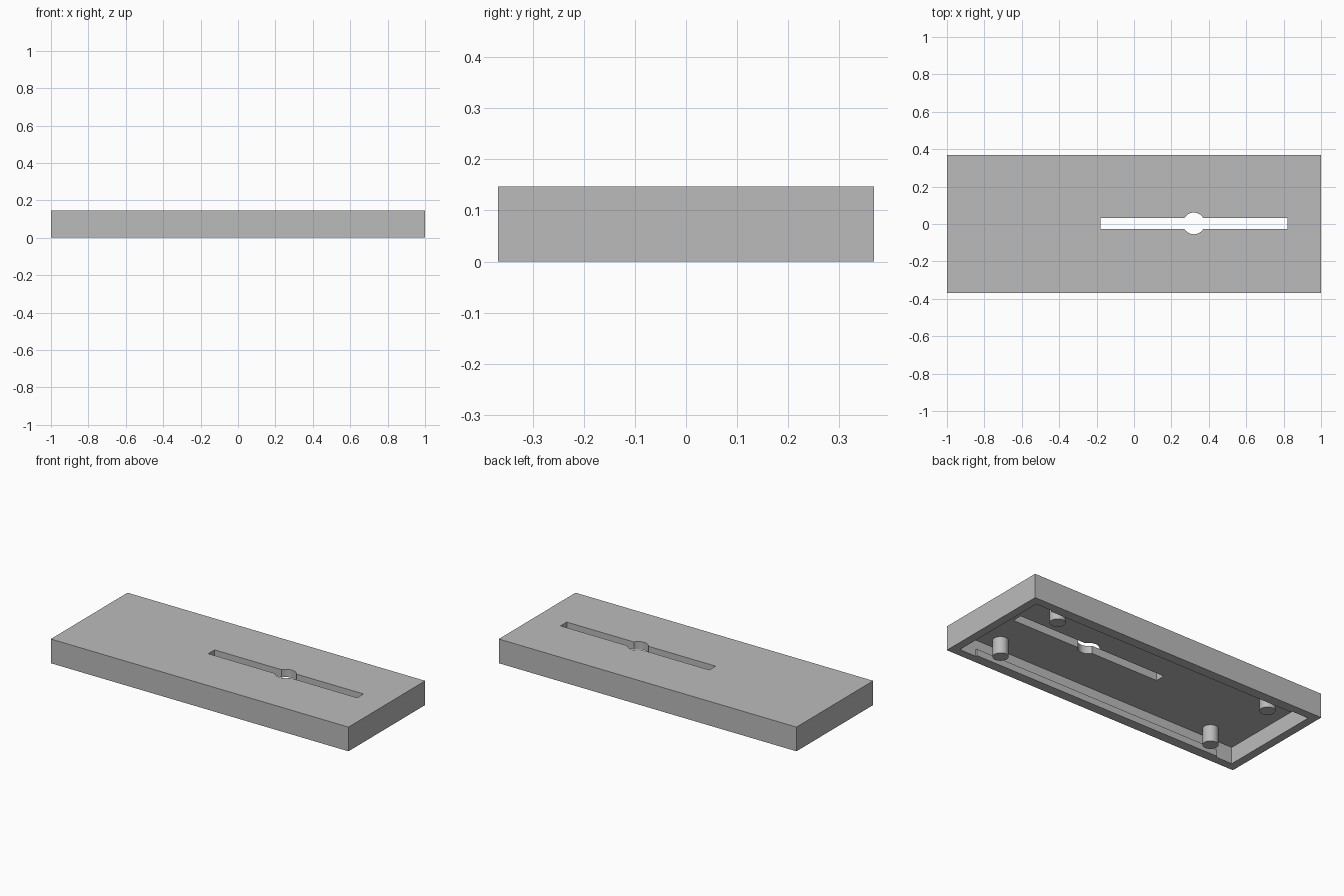
import bpy, bmesh
from mathutils import Matrix, Vector

old = bpy.data.objects.get("Cube")
if old:
    bpy.data.objects.remove(old, do_unlink=True)

# Overall sizes
HALF_X, HALF_Y, HEIGHT = 1.0, 0.368, 0.147
WALL, CEILING = 0.05, 0.1

grey = bpy.data.materials.new("plain grey")
grey.use_nodes = True
colour = (0.5, 0.5, 0.5, 1)
grey.diffuse_color = colour
grey.node_tree.nodes["Principled BSDF"].inputs["Base Color"].default_value = colour


def add_object(name, bm):
    mesh = bpy.data.meshes.new(name)
    bm.to_mesh(mesh)
    bm.free()
    mesh.materials.append(grey)
    obj = bpy.data.objects.new(name, mesh)
    bpy.context.collection.objects.link(obj)
    return obj


def box(name, low, high):
    low, high = Vector(low), Vector(high)
    bm = bmesh.new()
    place = Matrix.Translation((low + high) / 2) @ Matrix.Diagonal((high - low).to_4d())
    bmesh.ops.create_cube(bm, size=1, matrix=place)
    return add_object(name, bm)


def cylinder(name, x, y, low, high, radius):
    bm = bmesh.new()
    bmesh.ops.create_cone(bm, cap_ends=True, segments=48, radius1=radius, radius2=radius,
                          depth=high - low,
                          matrix=Matrix.Translation((x, y, (low + high) / 2)))
    return add_object(name, bm)


def smooth(obj):
    bpy.ops.object.select_all(action="DESELECT")
    obj.select_set(True)
    bpy.context.view_layer.objects.active = obj
    bpy.ops.object.shade_smooth_by_angle()


def cut(obj, cutter):
    mod = obj.modifiers.new("cut", "BOOLEAN")
    mod.operation = "DIFFERENCE"
    mod.solver = "EXACT"
    mod.object = cutter
    bpy.ops.object.select_all(action="DESELECT")
    obj.select_set(True)
    bpy.context.view_layer.objects.active = obj
    bpy.ops.object.modifier_apply(modifier=mod.name)
    bpy.data.objects.remove(cutter, do_unlink=True)


# Hollow cover, open underneath
cover = box("cover", (-HALF_X, -HALF_Y, 0), (HALF_X, HALF_Y, HEIGHT))
inner_x, inner_y = HALF_X - WALL, HALF_Y - WALL
cut(cover, box("cavity_cutter", (-inner_x, -inner_y, -0.1), (inner_x, inner_y, CEILING)))

# Long slot with a round opening in its middle
cut(cover, box("slot_cutter", (-0.18, -0.027, 0.05), (0.82, 0.033, 0.3)))
cut(cover, cylinder("hole_cutter", 0.32, 0.003, 0.04, 0.31, 0.058))
smooth(cover)

# Four mounting pegs and a thin rail along each long wall
for y_name, sy in (("front", -1), ("back", 1)):
    for x_name, sx in (("left", 1), ("right", -1)):
        smooth(cylinder(f"{y_name}_{x_name}_peg", sx * 0.734, sy * 0.237, 0, CEILING, 0.043))
    y_ends = sorted((sy * inner_y, sy * (inner_y - 0.01)))
    box(f"{y_name}_rail", (-0.84, y_ends[0], 0), (0.84, y_ends[1], 0.04))
